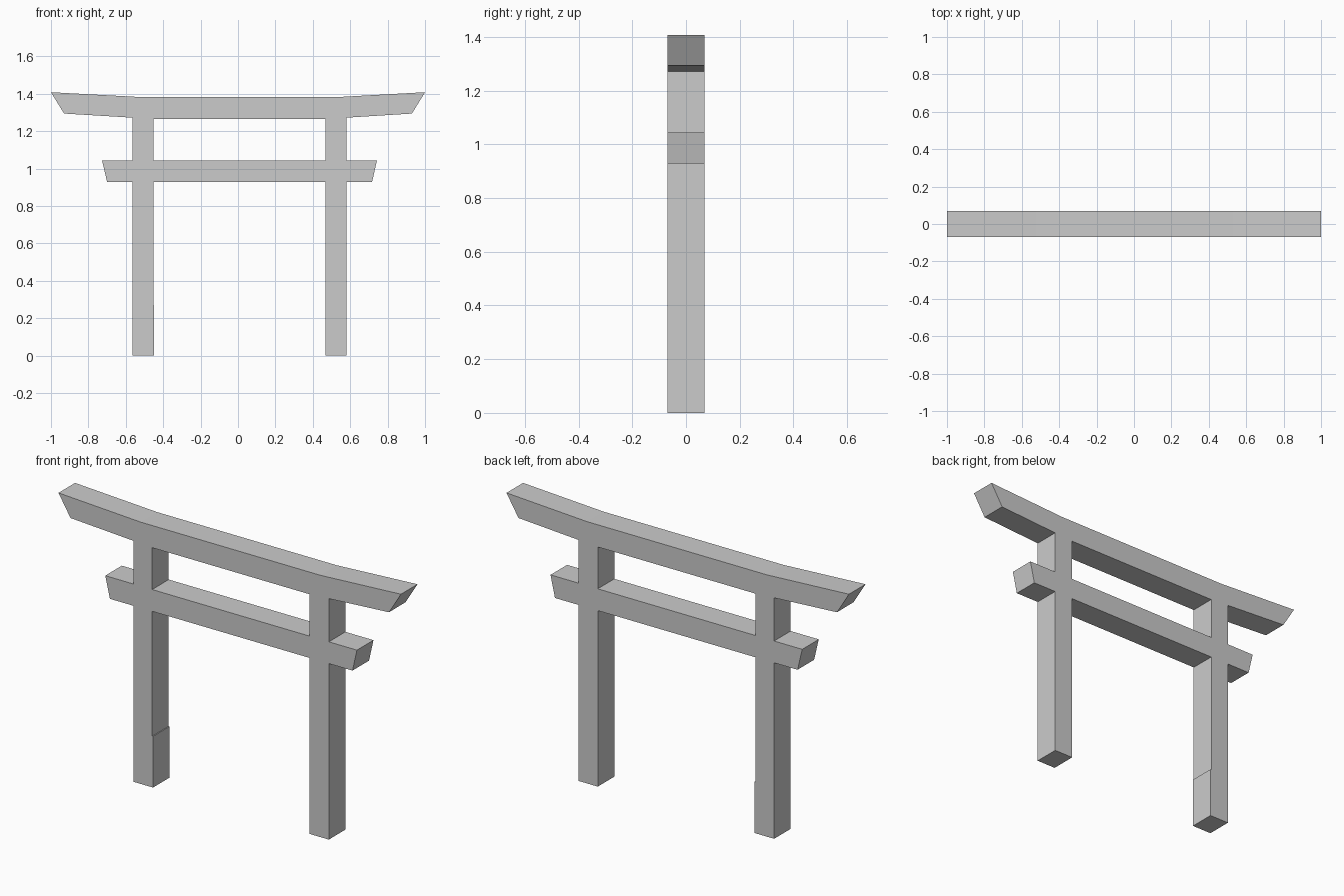
import bpy
import bmesh
from math import radians

if "Cube" in bpy.data.objects:
    bpy.data.objects.remove(bpy.data.objects["Cube"])

HALF_DEPTH = 0.069

# Outer silhouette (x, z), clockwise from the left foot
outline = [
    (-0.563, 0), (-0.563, 0.929), (-0.70, 0.929), (-0.727, 1.044),  # left post, tie beam end
    (-0.563, 1.044), (-0.563, 1.272),
    (-0.93, 1.294), (-1.0, 1.408), (-0.52, 1.382),                  # left eave
    (0.53, 1.382), (1.0, 1.408), (0.93, 1.294),                     # right eave
    (0.579, 1.272), (0.579, 1.044),
    (0.743, 1.044), (0.717, 0.929), (0.579, 0.929), (0.579, 0),     # tie beam end, right post
    (0.467, 0), (0.467, 0.929), (-0.453, 0.929),                    # doorway
    (-0.453, 0.27), (-0.448, 0.27), (-0.448, 0),
]
# Opening between the tie beam and the top lintel
window = [(-0.453, 1.044), (0.467, 1.044), (0.467, 1.265), (-0.453, 1.265)]

# Filled profile with a hole, given thickness
curve = bpy.data.curves.new("gate_profile", 'CURVE')
curve.dimensions = '2D'
curve.fill_mode = 'BOTH'
curve.extrude = HALF_DEPTH
for loop in (outline, window):
    spline = curve.splines.new('POLY')
    spline.points.add(len(loop) - 1)
    for point, (x, z) in zip(spline.points, loop):
        point.co = (x, z, 0, 1)
    spline.use_cyclic_u = True

profile = bpy.data.objects.new("gate_profile", curve)
bpy.context.collection.objects.link(profile)
bpy.context.view_layer.update()
evaluated = profile.evaluated_get(bpy.context.evaluated_depsgraph_get())
mesh = bpy.data.meshes.new_from_object(evaluated)
bpy.data.objects.remove(profile)

# Weld into one clean flat-faced solid
bm = bmesh.new()
bm.from_mesh(mesh)
bmesh.ops.remove_doubles(bm, verts=bm.verts, dist=0.0005)
bmesh.ops.recalc_face_normals(bm, faces=bm.faces)
for face in bm.faces:
    face.smooth = False
bm.to_mesh(mesh)
bm.free()

# Stand the gate upright
gate = bpy.data.objects.new("shrine_gate", mesh)
gate.rotation_euler.x = radians(90)
bpy.context.collection.objects.link(gate)
